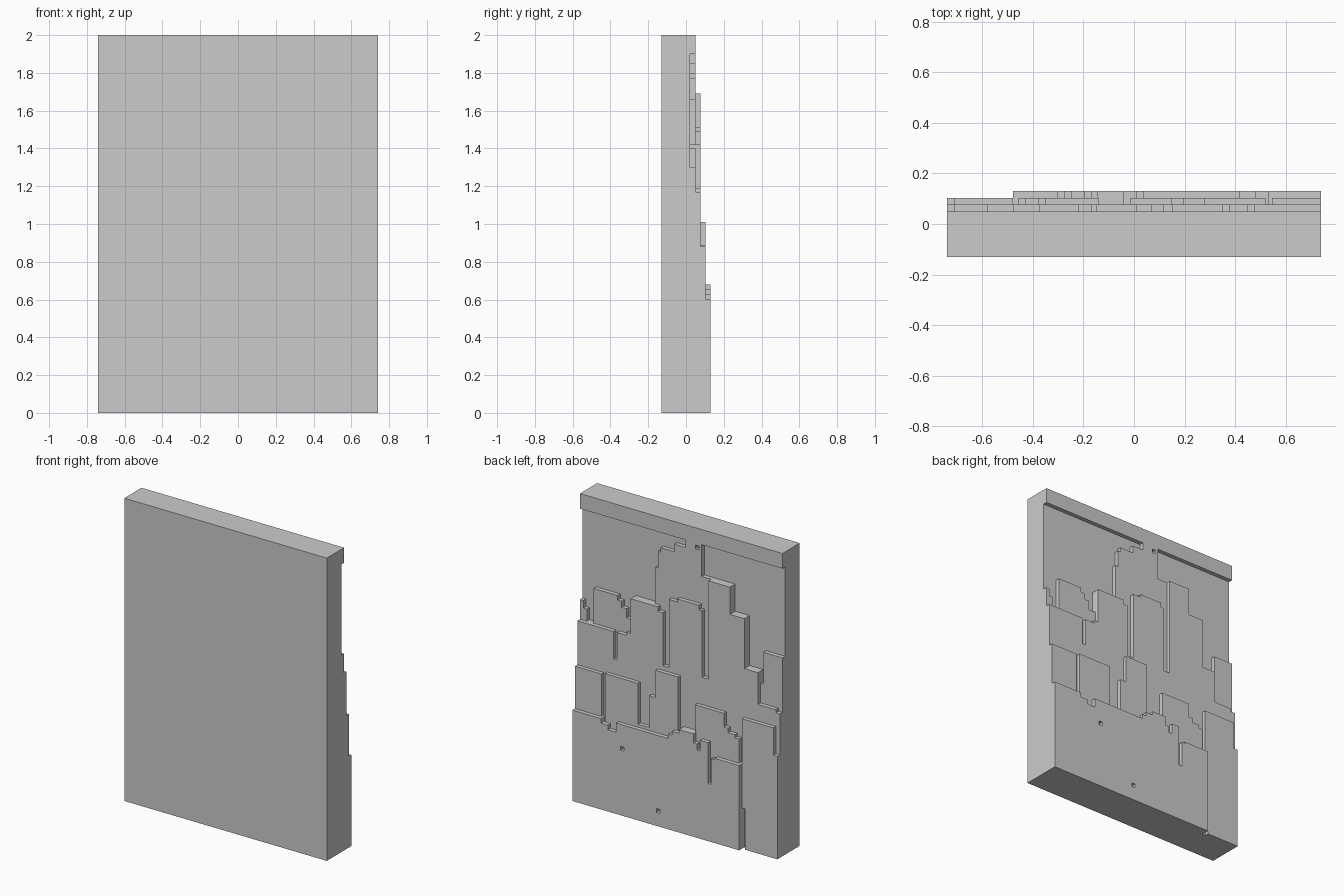
import bpy, bmesh
from mathutils import Vector

if "Cube" in bpy.data.objects:
    bpy.data.objects.remove(bpy.data.objects["Cube"])

HALF, FRONT, TOP = 0.74, -0.13, 2.0
DEEP = 0.022                                   # recessed back surface

# Stepped skylines of each rear layer: (start x, height), running to the next start
LAYERS = [
    (0.05, [(-.74, 1.31), (-.60, 1.10), (-.58, 1.18), (-.48, 1.51), (-.375, 1.69), (-.15, 1.90),
            (-.03, 1.85), (.05, 1.80), (.15, 1.77), (.17, 1.66), (.19, 1.42), (.35, 1.27),
            (.40, 1.33), (.435, 1.37), (.464, 1.40), (.64, 1.17), (.69, 1.25), (.715, 1.30)]),
    (0.077, [(-.74, .95), (-.71, .97), (-.58, 1.18), (-.48, 1.51), (-.375, 1.69), (-.22, 1.04),
             (-.17, 1.48), (-.15, 1.51), (.01, 1.49), (.07, 1.04), (.115, 1.39), (.15, 1.42),
             (.35, 1.19), (.38, 1.17), (.45, .99), (.475, 1.17)]),
    (0.103, [(-.74, .68), (-.71, .86), (-.48, .55), (-.46, .72), (-.43, .74), (-.38, .77),
             (-.35, .86), (-.14, .65), (-.015, 1.01), (.15, .83), (.195, .62), (.28, .89),
             (.52, .57), (.546, .88)]),
    (0.13, [(-.74, 0), (-.48, .56), (-.30, .55), (-.275, .38), (-.25, .65), (-.195, .58),
            (-.17, .62), (-.145, .68), (-.04, .655), (.01, .63), (.04, .60), (.42, .54),
            (.48, .57), (.53, .60)]),
]
# Small pits: layer index, x range, z range
PITS = [(0, -.13, -.105, 1.86, 1.885), (2, -.505, -.48, 0, .27),
        (3, .362, .387, .43, .455), (3, .10, .125, .09, .115)]
BAND_Z = 1.90                                  # full-width top band


def depth(x, z):
    """Rear surface position at a point of the panel."""
    if not (-HALF < x < HALF and 0 < z < TOP):
        return FRONT
    if z > BAND_Z:
        return LAYERS[0][0]
    y = DEEP
    for i, (level, skyline) in enumerate(LAYERS):
        height = [h for sx, h in skyline if sx <= x][-1]
        pit = any(i == p and a < x < b and c < z < d for p, a, b, c, d in PITS)
        if z < height and not pit:
            y = level
    return y


# Grid lines at every step
xs, zs = {-HALF, HALF}, {0, BAND_Z, TOP}
for _, skyline in LAYERS:
    xs |= {s[0] for s in skyline}
    zs |= {s[1] for s in skyline}
for _, a, b, c, d in PITS:
    xs |= {a, b}
    zs |= {c, d}
xs, zs = sorted(xs), sorted(zs)
mx = [-9] + [(a + b) / 2 for a, b in zip(xs, xs[1:])] + [9]
mz = [-9] + [(a + b) / 2 for a, b in zip(zs, zs[1:])] + [9]

bm = bmesh.new()


def quad(points, normal):
    f = bm.faces.new([bm.verts.new(p) for p in points])
    f.normal_update()
    if f.normal.dot(Vector(normal)) < 0:
        f.normal_flip()


# Front and rear cells
for i in range(len(xs) - 1):
    for j in range(len(zs) - 1):
        x0, x1, z0, z1 = xs[i], xs[i + 1], zs[j], zs[j + 1]
        for y, n in ((FRONT, -1), (depth(mx[i + 1], mz[j + 1]), 1)):
            quad([(x0, y, z0), (x1, y, z0), (x1, y, z1), (x0, y, z1)], (0, n, 0))

# Side walls between columns
for i, x in enumerate(xs):
    for j in range(len(zs) - 1):
        a, b = depth(mx[i], mz[j + 1]), depth(mx[i + 1], mz[j + 1])
        if a != b:
            quad([(x, a, zs[j]), (x, b, zs[j]), (x, b, zs[j + 1]), (x, a, zs[j + 1])],
                 (1 if a > b else -1, 0, 0))

# Ledges between rows
for j, z in enumerate(zs):
    for i in range(len(xs) - 1):
        a, b = depth(mx[i + 1], mz[j]), depth(mx[i + 1], mz[j + 1])
        if a != b:
            quad([(xs[i], a, z), (xs[i], b, z), (xs[i + 1], b, z), (xs[i + 1], a, z)],
                 (0, 0, 1 if a > b else -1))

# Merge the cells into clean flat faces
bmesh.ops.remove_doubles(bm, verts=bm.verts, dist=1e-5)
bmesh.ops.dissolve_limit(bm, angle_limit=0.02, verts=bm.verts, edges=bm.edges)
mesh = bpy.data.meshes.new("stepped_panel")
bm.to_mesh(mesh)
bm.free()
bpy.context.collection.objects.link(bpy.data.objects.new("stepped_panel", mesh))
